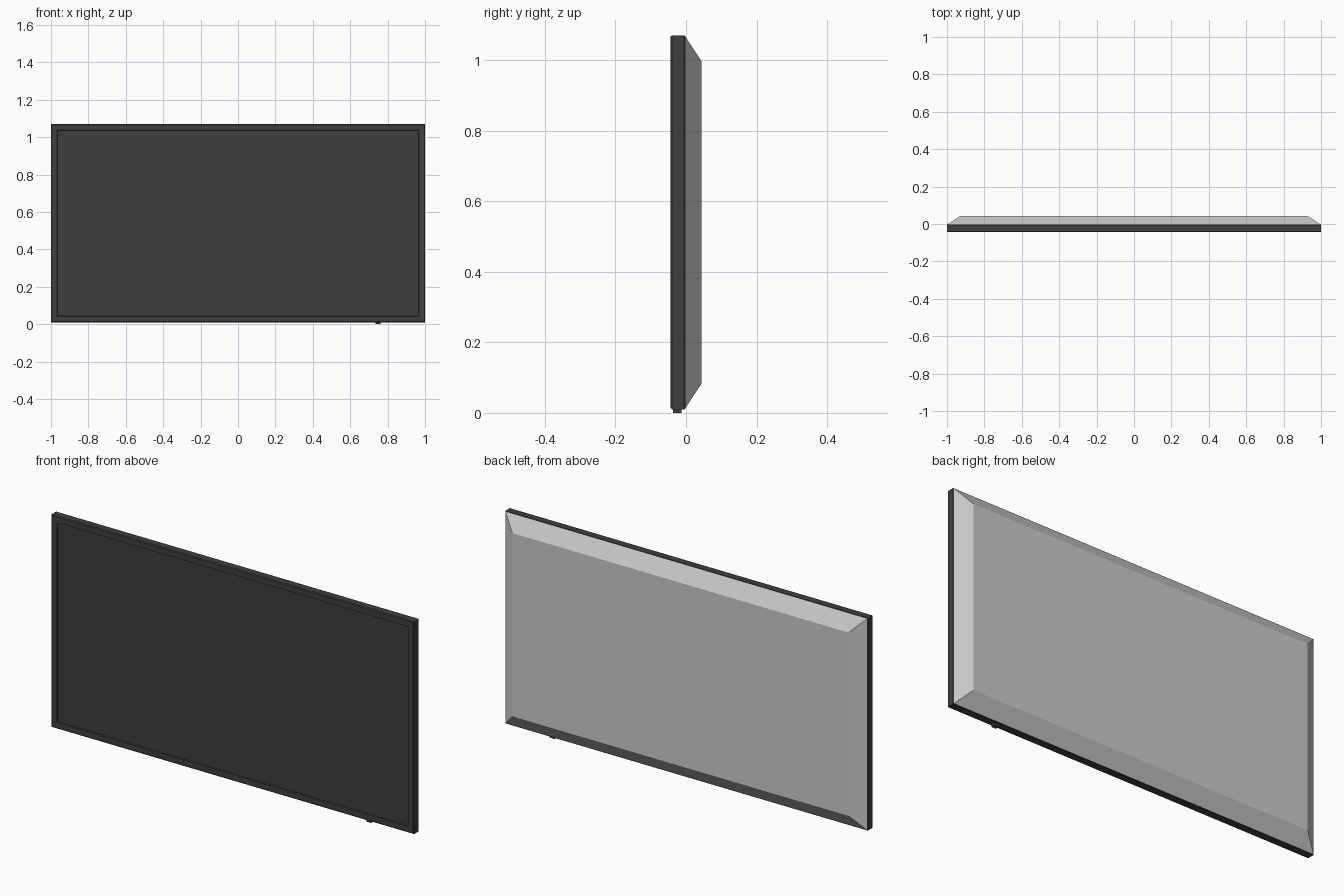
import bpy, bmesh
from mathutils import Vector

if "Cube" in bpy.data.objects:
    bpy.data.objects.remove(bpy.data.objects["Cube"])

W, Z0, Z1 = 1.0, 0.01, 1.07          # half width, bottom and top of the cabinet
YF, YM, YB = -0.044, -0.002, 0.044   # front, seam and back depths


def material(name, v):
    m = bpy.data.materials.new(name)
    m.diffuse_color = (v, v, v, 1)
    m.use_nodes = True
    m.node_tree.nodes["Principled BSDF"].inputs["Base Color"].default_value = m.diffuse_color
    return m


def ring(bm, inset, y):
    """Rectangle loop inset from the cabinet outline at depth y."""
    x, a, b = W - inset, Z0 + inset, Z1 - inset
    return [bm.verts.new(p) for p in ((-x, y, a), (x, y, a), (x, y, b), (-x, y, b))]


def lofted(name, profile, mat=None, cap_start=False, cap_end=False):
    """Joins a series of (inset, depth) rectangles into a shell."""
    bm = bmesh.new()
    rings = [ring(bm, *p) for p in profile]
    for r, s in zip(rings, rings[1:]):
        for i in range(4):
            j = (i + 1) % 4
            bm.faces.new((r[i], r[j], s[j], s[i]))
    if cap_start:
        bm.faces.new(rings[0])
    if cap_end:
        bm.faces.new(rings[-1][::-1])
    me = bpy.data.meshes.new(name)
    bm.to_mesh(me)
    bm.free()
    ob = bpy.data.objects.new(name, me)
    bpy.context.collection.objects.link(ob)
    if mat:
        me.materials.append(mat)
    return ob


dark = material("dark_plastic", 0.05)
glass = material("screen_dark", 0.048)

# Bezel with small chamfers on its outer edges and a shallow inner lip
lofted("bezel", [(0.034, YF + 0.006), (0.032, YF), (0.004, YF), (0, YF + 0.004),
                 (0, YM - 0.003), (0.003, YM)], dark)

# Flat screen panel set slightly behind the bezel
lofted("screen", [(0.034, YF + 0.006)], glass, cap_start=True)

# Tapered rear housing
lofted("rear_housing", [(0.003, YM), (0.073, YB)], cap_end=True)

# Small sensor under the bottom edge
bpy.ops.mesh.primitive_cube_add(size=1, location=(0.748, -0.025, 0.006))
sensor = bpy.context.object
sensor.name = "sensor"
sensor.scale = (0.026, 0.024, 0.012)
sensor.data.materials.append(dark)
bevel = sensor.modifiers.new("bevel", "BEVEL")
bevel.width = 0.002
bevel.segments = 1
